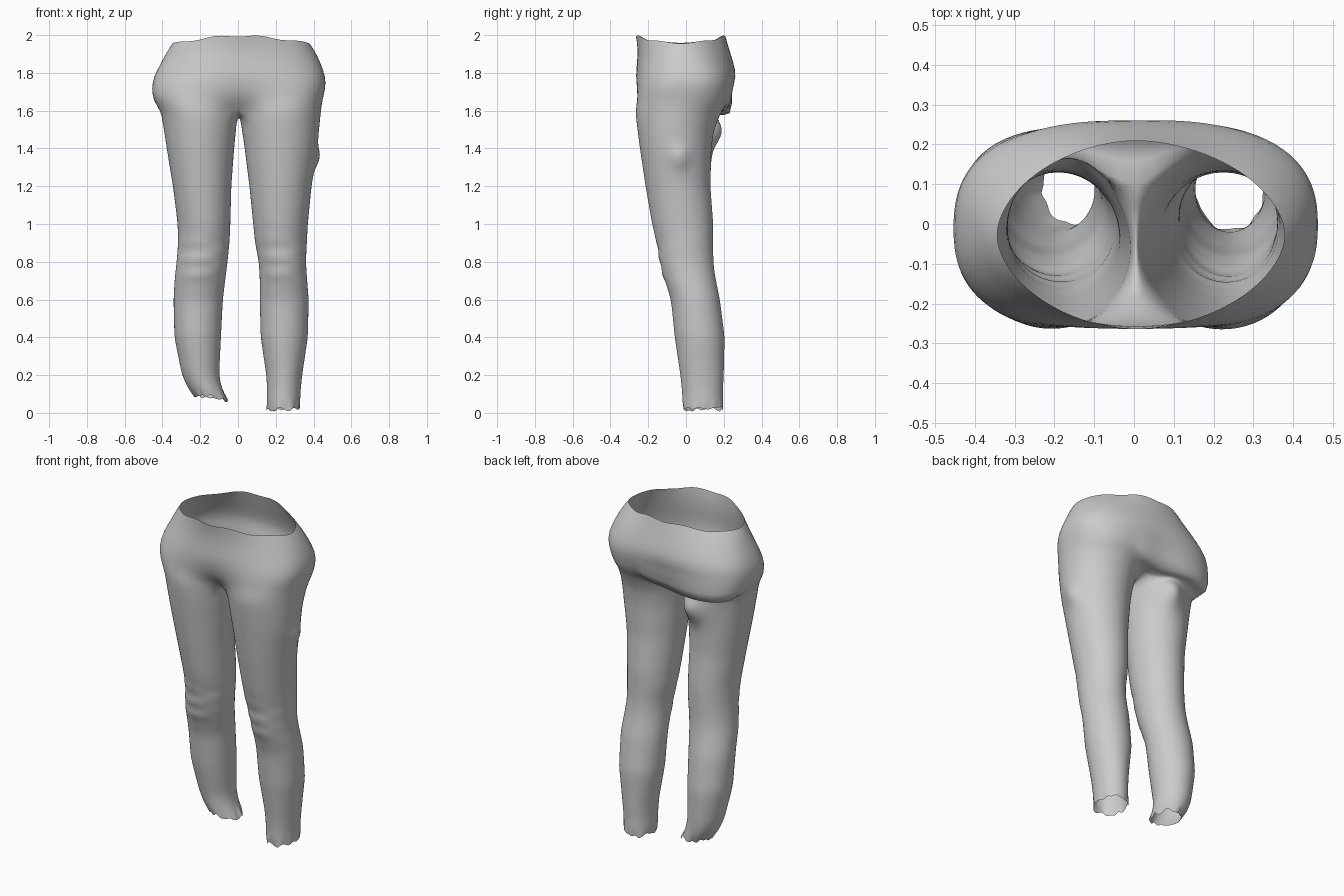
import bpy, bmesh, math, random
from mathutils import Vector

if "Cube" in bpy.data.objects:
    bpy.data.objects.remove(bpy.data.objects["Cube"])

random.seed(4)
OUT, SEAM = 26, 8            # segments round the outside / along the crotch seam
T0 = math.radians(38)        # half-angle of the seam arc

# leg profiles: z, inner x, outer x, front y, back y
RIGHT = [(0.02, .15, .33, -.02, .20), (0.10, .155, .33, -.02, .195), (0.2, .15, .34, -.03, .20),
         (0.4, .12, .37, -.06, .205), (0.6, .115, .375, -.08, .18), (0.72, .115, .365, -.12, .155),
         (0.8, .11, .36, -.14, .145), (0.9, .09, .365, -.155, .145), (1.0, .08, .37, -.18, .145),
         (1.2, .06, .39, -.215, .13), (1.4, .035, .42, -.245, .135), (1.5, .02, .43, -.258, .15),
         (1.6, .005, .44, -.27, .19)]
LEFT = [(0.09, -.07, -.235, .0, .19), (0.13, -.085, -.265, -.01, .195), (0.2, -.10, -.297, -.02, .20),
        (0.4, -.09, -.337, -.06, .205), (0.6, -.08, -.342, -.08, .18), (0.72, -.065, -.335, -.12, .155),
        (0.8, -.055, -.325, -.14, .145), (0.9, -.045, -.318, -.155, .145), (1.0, -.04, -.32, -.18, .145),
        (1.2, -.035, -.345, -.215, .13), (1.4, -.02, -.378, -.245, .135), (1.5, -.01, -.393, -.258, .14),
        (1.6, -.002, -.41, -.268, .15)]
# seat profiles: z, left x, right x, front y, back y, blend from thighs, roundness
SEAT = [(1.66, -.49, .45, -.275, .27, .55, .75), (1.72, -.475, .465, -.272, .275, .8, .75),
        (1.78, -.452, .46, -.268, .27, 1, .8), (1.86, -.41, .43, -.258, .25, 1, .9),
        (1.93, -.375, .40, -.256, .225, 1, 1), (1.975, -.35, .375, -.265, .21, 1, 1.1)]


def smooth(a, b, v):
    t = max(0, min(1, (v - a) / (b - a)))
    return t * t * (3 - 2 * t)


def spow(v, e):
    return math.copysign(abs(v) ** e, v)


def sample(table, z):
    for a, b in zip(table, table[1:]):
        if z <= b[0] + 1e-6:
            t = (z - a[0]) / (b[0] - a[0])
            return [p + (q - p) * t for p, q in zip(a, b)]
    return list(table[-1])


def leg_ring(row):
    """Ring starting front inside, round the outside to the back, then along the inside."""
    z, xi, xo, yf, yb = row
    pts = []
    for i in range(OUT + SEAM):
        if i <= OUT:
            th = T0 + (2 * math.pi - 2 * T0) * i / OUT
        else:
            th = -T0 + 2 * T0 * (i - OUT) / SEAM
        pts.append(Vector(((xi + xo) / 2 + (xi - xo) / 2 * math.cos(th),
                           (yf + yb) / 2 - (yb - yf) / 2 * math.sin(th), z)))
    return pts


def crotch_ring(row):
    """Top thigh ring whose inner points lie on the shared seam."""
    pts = leg_ring(row)
    for k in range(SEAM + 1):
        a = -T0 + 2 * T0 * k / SEAM
        pts[(OUT + k) % (OUT + SEAM)] = Vector((.005, -.05 - .2 * math.sin(a),
                                                1.57 + .05 * (2 * k / SEAM - 1) ** 2))
    return pts


def seat_arc(row, side, base):
    z, x0, x1, yf, yb, w, e = row
    pts = []
    for i in range(OUT + 1):
        ph = math.pi * i / OUT
        half = x1 if side > 0 else -x0
        p = Vector((.005 + side * half * spow(round(math.sin(ph), 6), e),
                    (yf + yb) / 2 - (yb - yf) / 2 * spow(math.cos(ph), e), z))
        p = base[i].lerp(p, w)
        p.z = z
        if z < 1.7:          # drooping fold under the seat, strongest on the left
            g = smooth(-.02, .17, p.y) * smooth(.22, -.02, p.x)
            p.z -= .11 * g + .03 * smooth(.05, .2, p.y) * (1 - g)
            p.y += .05 * g
        if z > 1.9:          # wavy waist line
            k = (z - 1.9) / .075
            p.z += k * (.022 * math.cos(2 * ph) - .006 * math.cos(7 * p.x * 4))
        pts.append(p)
    return pts


def detail(p, side):
    """Knee wrinkles, a snag on the right thigh and a loose lump behind the left."""
    knee = smooth(.66, .74, p.z) * smooth(.96, .86, p.z) * smooth(.06, -.08, p.y)
    p.y -= knee * .009 * math.sin(p.z * 75 + p.x * 14 * side)
    if side > 0:
        d = (p - Vector((.42, -.03, 1.35))).length
        p.x += .035 * math.exp(-(d / .045) ** 2)
    else:
        d = (p - Vector((-.12, .14, 1.49))).length
        p.y += .075 * math.exp(-(d / .085) ** 2)
    return p


bm = bmesh.new()


def skin(rings, closed):
    vs = [[bm.verts.new(p) for p in r] for r in rings]
    n = len(vs[0])
    for a, b in zip(vs, vs[1:]):
        for i in range(n if closed else n - 1):
            j = (i + 1) % n
            bm.faces.new((a[i], a[j], b[j], b[i]))


for side, table in ((1, RIGHT), (-1, LEFT)):
    # leg tube with a ragged, slightly turned-in hem
    z0 = table[0][0]
    steps = 36
    zs = [z0 + (1.54 - z0) * k / steps for k in range(steps + 1)]
    rings = [[detail(p, side) for p in leg_ring(sample(table, z))] for z in zs]
    cx, cy = (table[0][1] + table[0][2]) / 2, (table[0][3] + table[0][4]) / 2
    for p in rings[0]:
        p.z += random.uniform(-.018, .015)
        if side < 0:
            p.z -= .02 * smooth(-.13, -.07, p.x)
            p.x += .02 * smooth(-.13, -.07, p.x)
        f = random.uniform(.9, 1.04)
        p.x, p.y = cx + (p.x - cx) * f, cy + (p.y - cy) * f
    top = crotch_ring(table[-1])
    skin(rings + [top], True)
    # half of the seat, joined along the centre lines
    skin([top[:OUT + 1]] + [seat_arc(r, side, top) for r in SEAT], False)

bmesh.ops.remove_doubles(bm, verts=bm.verts, dist=.0008)
bmesh.ops.recalc_face_normals(bm, faces=bm.faces)
mesh = bpy.data.meshes.new("trousers")
bm.to_mesh(mesh)
bm.free()
for poly in mesh.polygons:
    poly.use_smooth = True
trousers = bpy.data.objects.new("trousers", mesh)
bpy.context.collection.objects.link(trousers)
sub = trousers.modifiers.new("smooth_cloth", 'SUBSURF')
sub.levels = sub.render_levels = 1
